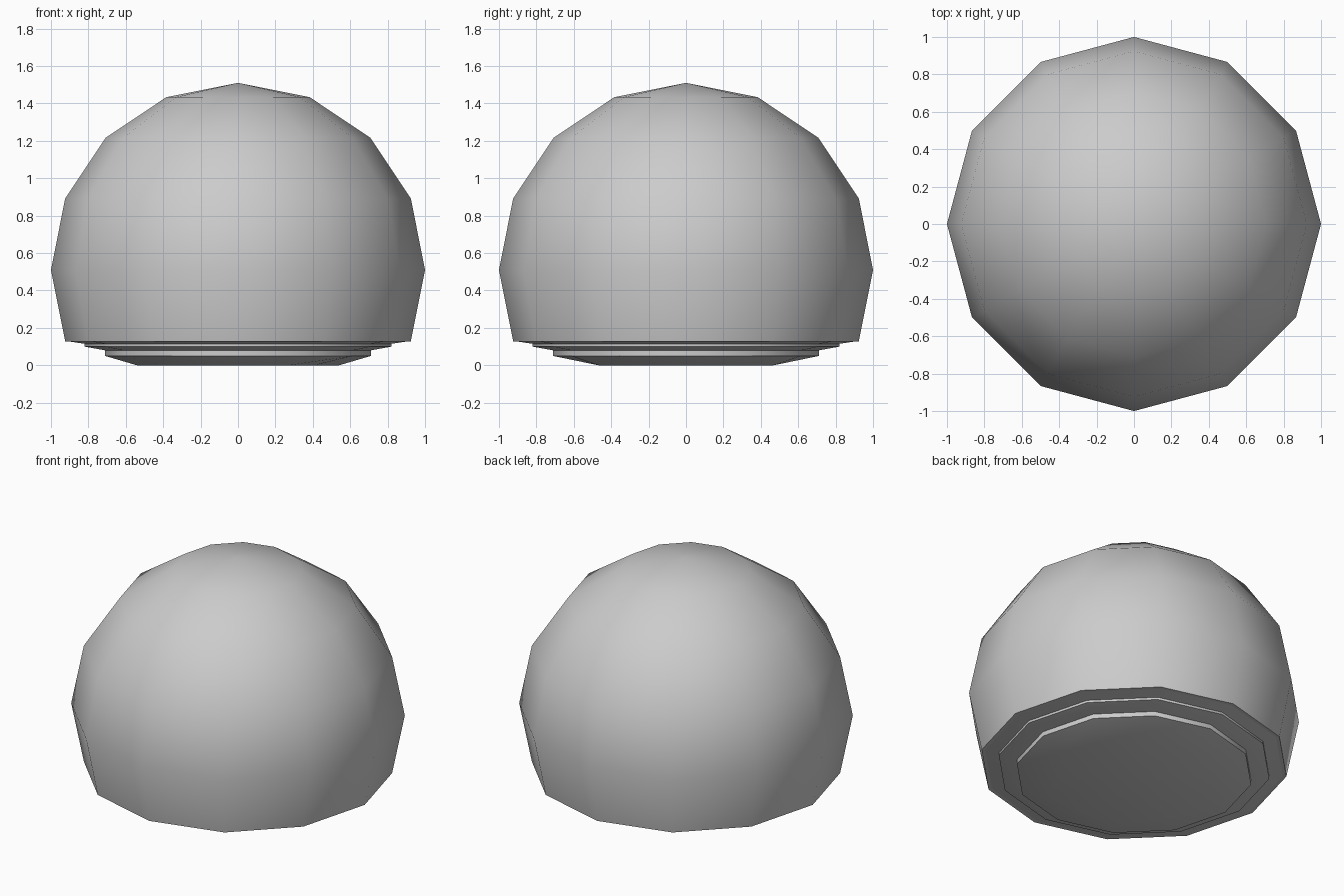
import bpy, bmesh, math

cube = bpy.data.objects.get("Cube")
if cube:
    bpy.data.objects.remove(cube)

SIDES = 12
CENTRE = 0.51

grey = bpy.data.materials.new("plain grey")
grey.use_nodes = True
colour = (0.6, 0.6, 0.6, 1)
grey.diffuse_color = colour
grey.node_tree.nodes["Principled BSDF"].inputs["Base Color"].default_value = colour


def lathe(name, profile):
    """Revolve (even radius, odd radius, height) rings; a zero radius is a pole."""
    bm = bmesh.new()
    rings = []
    for even, odd, z in profile:
        if even == 0:
            rings.append([bm.verts.new((0, 0, z))] * SIDES)
            continue
        ring = []
        for i in range(SIDES):
            a = math.tau * i / SIDES
            r = odd if i % 2 else even
            ring.append(bm.verts.new((r * math.cos(a), r * math.sin(a), z)))
        rings.append(ring)
    for low, high in zip(rings, rings[1:]):
        for i in range(SIDES):
            j = (i + 1) % SIDES
            corners = dict.fromkeys((low[i], low[j], high[j], high[i]))
            bm.faces.new(list(corners))
    bmesh.ops.recalc_face_normals(bm, faces=bm.faces)
    mesh = bpy.data.meshes.new(name)
    bm.to_mesh(mesh)
    bm.free()
    mesh.materials.append(grey)
    obj = bpy.data.objects.new(name, mesh)
    bpy.context.collection.objects.link(obj)
    bpy.ops.object.select_all(action='DESELECT')
    obj.select_set(True)
    bpy.context.view_layer.objects.active = obj
    bpy.ops.object.shade_smooth_by_angle(angle=math.radians(35))


def round_ring(r, z):
    return (r, r, z)


# Faceted dome: sphere latitudes from just below the equator to the pole
dome = [round_ring(0, 0.13)]
dome += [round_ring(math.cos(t), CENTRE + math.sin(t))
         for t in (math.pi / 8 * k for k in range(-1, 4))]
dome.append(round_ring(0, CENTRE + 1))
lathe("dome", dome)

# Shallow step under the rim
lathe("upper_step", [round_ring(0, 0.08), round_ring(0.71, 0.08),
                     round_ring(0.82, 0.1), round_ring(0.82, 0.115),
                     round_ring(0.92, 0.13), round_ring(0, 0.13)])

# Lower step tapering to a flat six-sided base
lathe("lower_step", [round_ring(0, 0), (0.54, 0.54 * math.cos(math.pi / 6), 0),
                     round_ring(0.71, 0.05), round_ring(0.71, 0.085),
                     round_ring(0, 0.085)])
